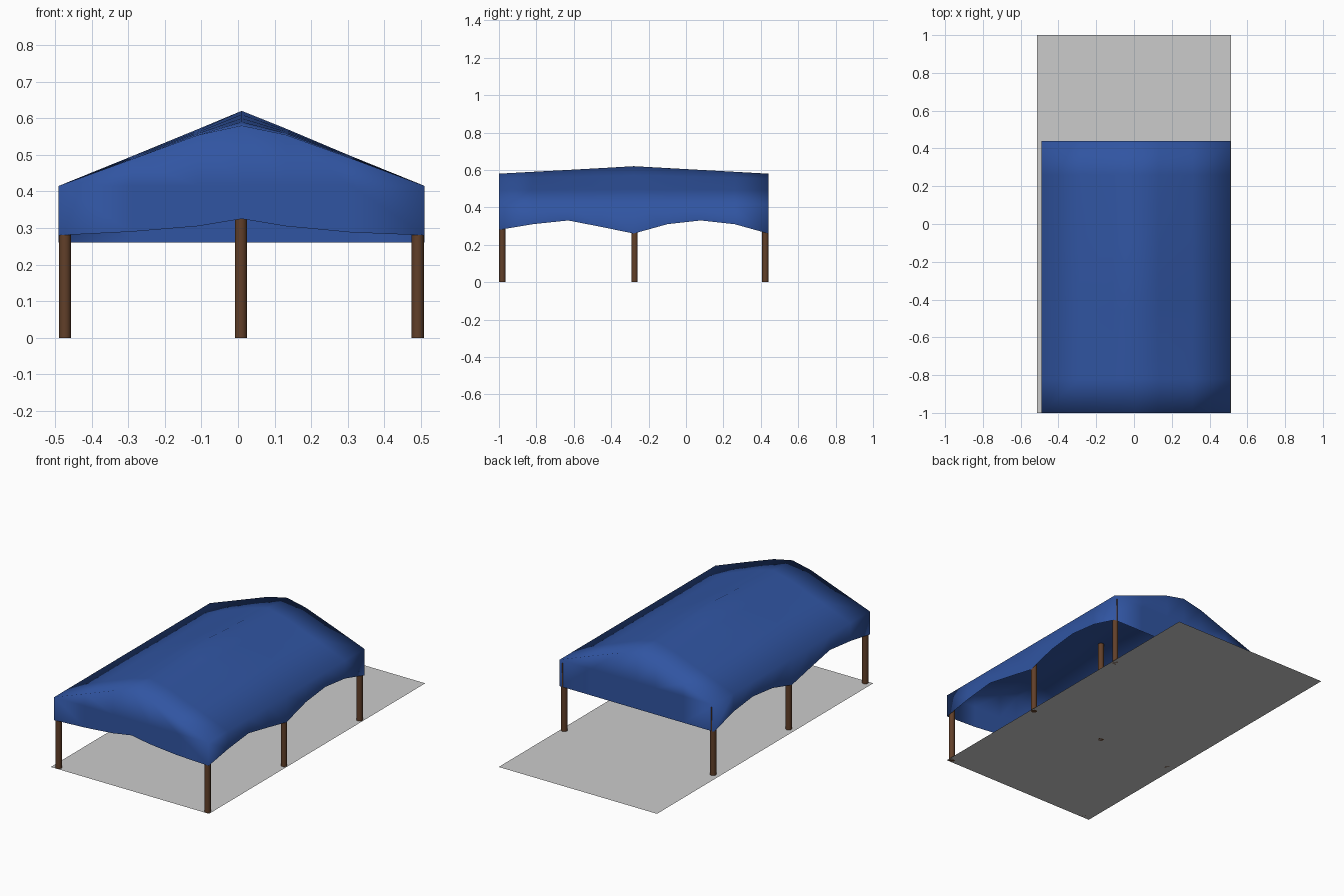
import bpy, bmesh

if "Cube" in bpy.data.objects:
    bpy.data.objects.remove(bpy.data.objects["Cube"])

def material(name, rgb):
    m = bpy.data.materials.new(name)
    m.diffuse_color = (*rgb, 1)
    m.use_nodes = True
    m.node_tree.nodes["Principled BSDF"].inputs["Base Color"].default_value = m.diffuse_color
    return m

blue = material("canvas_blue", (0.03, 0.09, 0.36))
brown = material("wood_brown", (0.12, 0.05, 0.022))

# Ground sheet
bpy.ops.mesh.primitive_plane_add(size=1)
ground = bpy.context.object
ground.name = "ground_sheet"
ground.scale = (1.025, 2, 1)

# Posts: three down each side and a tall one under the ridge
def post(name, x, y, top):
    bpy.ops.mesh.primitive_cylinder_add(vertices=20, radius=0.0165, depth=top,
                                        location=(x, y, top / 2))
    o = bpy.context.object
    o.name = name
    o.data.materials.append(brown)
    bpy.ops.object.shade_smooth_by_angle()

for side, x in (("left", -0.473), ("right", 0.491)):
    for place, y in (("front", -0.982), ("middle", -0.275), ("back", 0.424)):
        post(f"{place}_{side}_post", x, y, 0.40)
post("centre_post", 0.008, -0.275, 0.605)

# Canopy: roof peaked in the middle, flatter at the ends
EAVE = 0.415
xs = [-0.49, -0.29, -0.11, 0.01, 0.13, 0.31, 0.51]
end_z = [EAVE, 0.488, 0.554, 0.58, 0.555, 0.49, EAVE]
mid_z = [EAVE, 0.496, 0.570, 0.62, 0.572, 0.496, EAVE]
ys = [-1, -0.82, -0.63, -0.45, -0.28, -0.1, 0.08, 0.26, 0.44]
side_hem = [0.28, 0.31, 0.33, 0.295, 0.26, 0.31, 0.33, 0.31, 0.26]
front_hem = [0.28, 0.29, 0.305, 0.325, 0.305, 0.288, 0.28]

bm = bmesh.new()
roof = []
for j, y in enumerate(ys):
    t = 1 - abs(j - 4) / 4
    roof.append([bm.verts.new((x, y, a + (b - a) * t))
                 for x, a, b in zip(xs, end_z, mid_z)])

def strip(top, bottom):
    for i in range(len(top) - 1):
        quad = [top[i], top[i + 1], bottom[i + 1], bottom[i]]
        quad = list(dict.fromkeys(quad))
        bm.faces.new(quad)

for a, b in zip(roof, roof[1:]):
    strip(a, b)

# Gable ends down to the eave line
def eave_row(row):
    return [row[0]] + [bm.verts.new((v.co.x, v.co.y, EAVE)) for v in row[1:-1]] + [row[-1]]

front, back = eave_row(roof[0]), eave_row(roof[-1])
strip(roof[0], front)
strip(roof[-1], back)

# Hanging valance with a curved hem on every side
def valance(top, hem):
    strip(top, [bm.verts.new((v.co.x, v.co.y, z)) for v, z in zip(top, hem)])

valance(front, front_hem)
valance(back, [0.26] * len(xs))
valance([r[0] for r in roof], side_hem)
valance([r[-1] for r in roof], side_hem)

bmesh.ops.remove_doubles(bm, verts=bm.verts, dist=0.0005)
bmesh.ops.recalc_face_normals(bm, faces=bm.faces)
if sum(f.normal.z for f in bm.faces) < 0:
    bmesh.ops.reverse_faces(bm, faces=bm.faces)
for f in bm.faces:
    f.smooth = True
mesh = bpy.data.meshes.new("canopy")
bm.to_mesh(mesh)
bm.free()
mesh.materials.append(blue)
bpy.context.collection.objects.link(bpy.data.objects.new("canopy", mesh))
